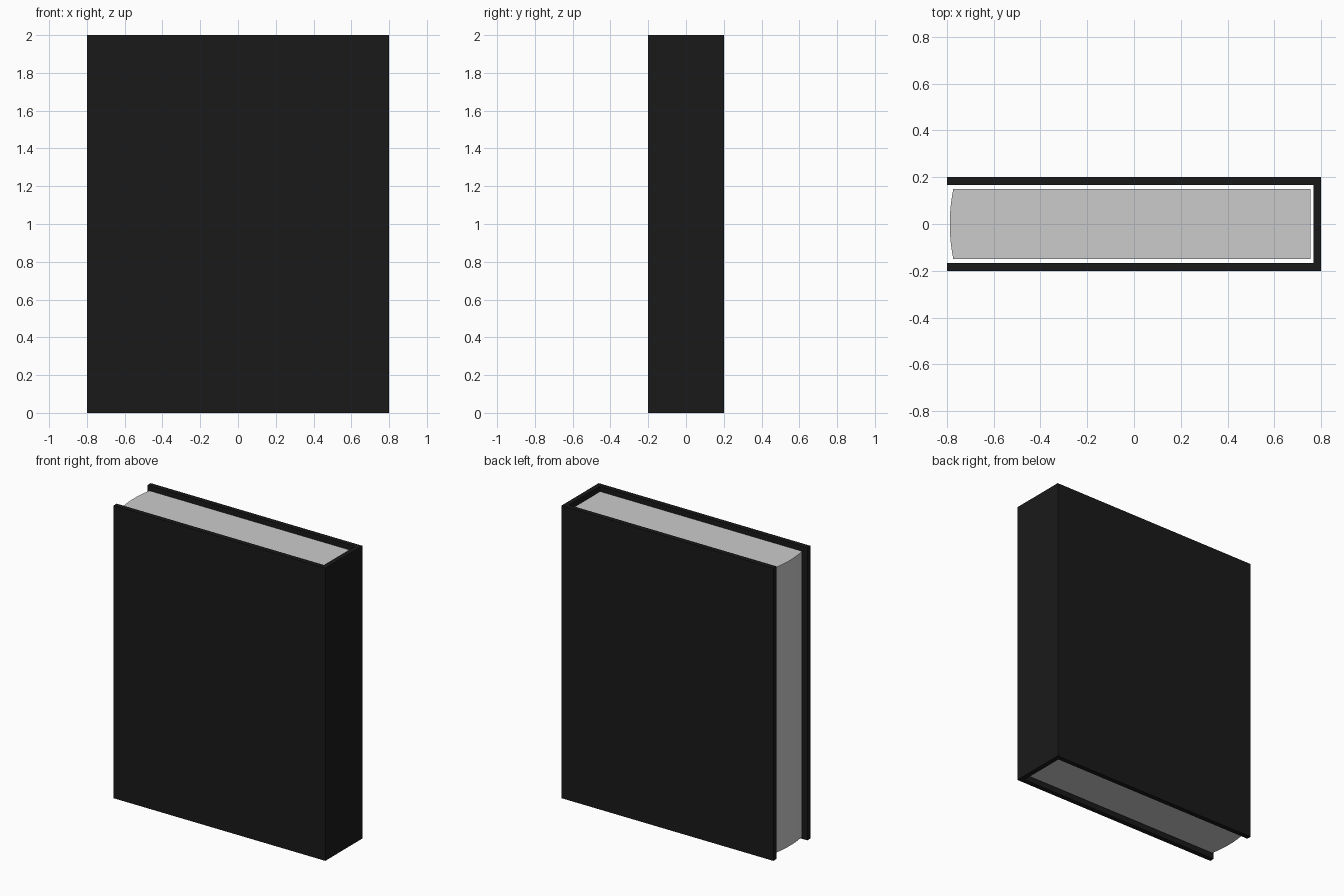
import bpy
import bmesh
import math

if "Cube" in bpy.data.objects:
    bpy.data.objects.remove(bpy.data.objects["Cube"])


def extrude_profile(name, points, z0, z1):
    """Closed xy outline raised from z0 to z1."""
    bm = bmesh.new()
    face = bm.faces.new([bm.verts.new((x, y, z0)) for x, y in points])
    new = bmesh.ops.extrude_face_region(bm, geom=[face])["geom"]
    verts = [g for g in new if isinstance(g, bmesh.types.BMVert)]
    bmesh.ops.translate(bm, verts=verts, vec=(0, 0, z1 - z0))
    bmesh.ops.recalc_face_normals(bm, faces=bm.faces)
    mesh = bpy.data.meshes.new(name)
    bm.to_mesh(mesh)
    bm.free()
    obj = bpy.data.objects.new(name, mesh)
    bpy.context.collection.objects.link(obj)
    return obj


# Cover: front board, spine and back board as one U-shaped outline
W, D, T = 0.8, 0.2, 0.033
cover = extrude_profile("cover", [
    (-W, -D), (W, -D), (W, D), (-W, D),
    (-W, D - T), (W - T, D - T), (W - T, -D + T), (-W, -D + T)], 0, 2)
black = bpy.data.materials.new("cover_black")
black.diffuse_color = (0.01, 0.01, 0.01, 1)
black.use_nodes = True
black.node_tree.nodes["Principled BSDF"].inputs["Base Color"].default_value = black.diffuse_color
cover.data.materials.append(black)

# Page block: inset top and bottom, with a bulging fore edge
HALF, EDGE, BULGE, STEPS = 0.15, -0.773, 0.015, 10
radius = (HALF ** 2 + BULGE ** 2) / (2 * BULGE)
sweep = math.asin(HALF / radius)
outline = [(0.754, -HALF), (0.754, HALF)]
for i in range(STEPS + 1):
    a = sweep * (1 - 2 * i / STEPS)
    outline.append((EDGE - BULGE + radius * (1 - math.cos(a)), radius * math.sin(a)))
pages = extrude_profile("pages", outline, 0.025, 1.975)
bpy.context.view_layer.objects.active = pages
pages.select_set(True)
bpy.ops.object.shade_smooth_by_angle(angle=math.radians(30))
